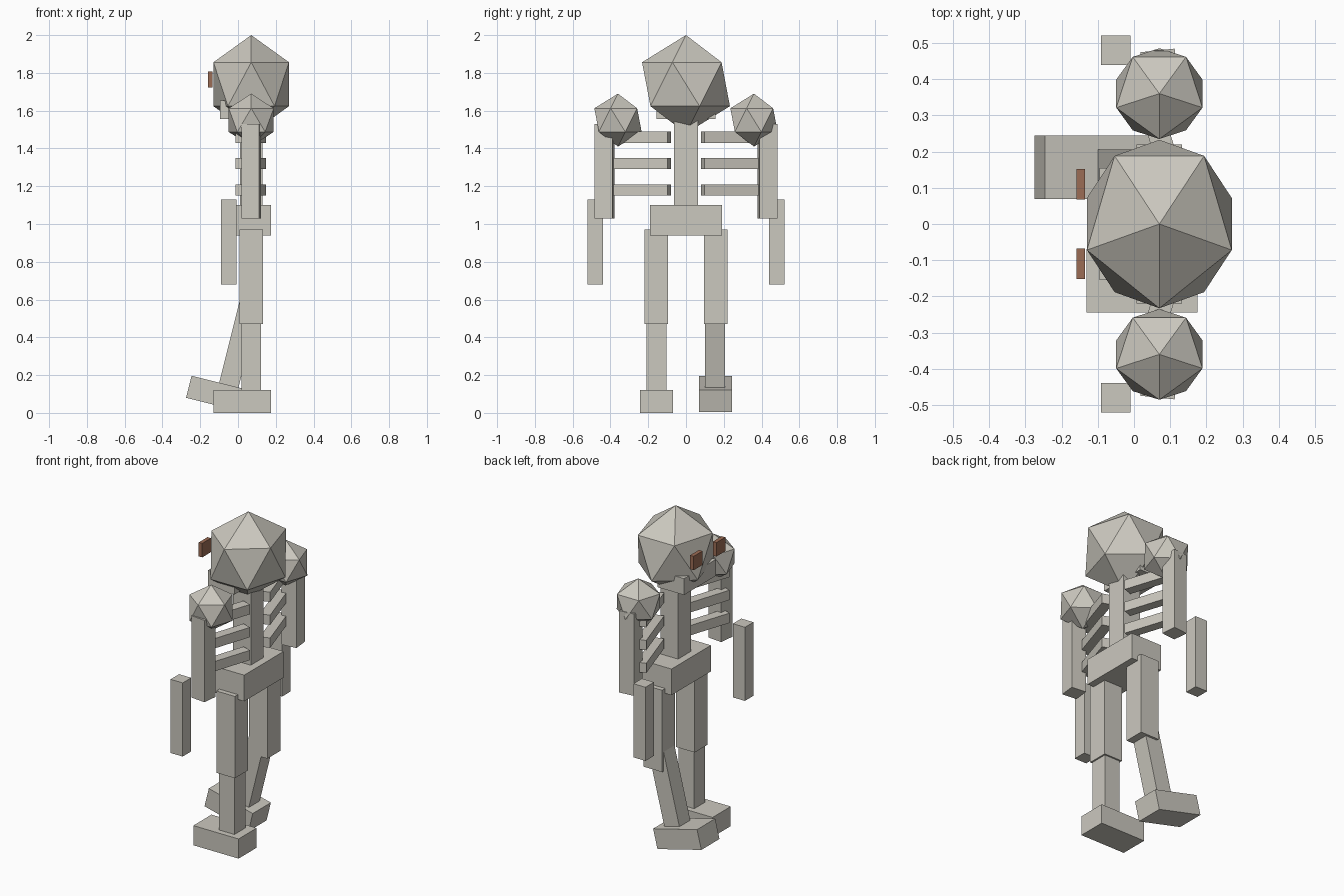
import bpy
import math

default = bpy.data.objects.get("Cube")
if default:
    bpy.data.objects.remove(default, do_unlink=True)


def make_material(name, colour):
    mat = bpy.data.materials.new(name)
    mat.use_nodes = True
    mat.diffuse_color = colour
    mat.node_tree.nodes["Principled BSDF"].inputs["Base Color"].default_value = colour
    return mat


BONE = make_material("bone grey", (0.60, 0.58, 0.52, 1))
RUST = make_material("rust brown", (0.33, 0.15, 0.09, 1))
AXIS_X = 0.07  # body axis; the figure looks toward -x


def box(name, centre, size, tilt=0, turn=0, mat=BONE):
    """Box tilted about y and turned about z, in degrees."""
    bpy.ops.mesh.primitive_cube_add(size=1, location=centre)
    ob = bpy.context.object
    ob.name = name
    ob.scale = size
    ob.rotation_euler = (0, math.radians(tilt), math.radians(turn))
    ob.data.materials.append(mat)
    return ob


def ball(name, centre, radii):
    """Twenty-sided ball, upper ring pointing toward -y."""
    bpy.ops.mesh.primitive_ico_sphere_add(subdivisions=1, radius=1, location=centre)
    ob = bpy.context.object
    ob.name = name
    ob.scale = (radii[1], radii[0], radii[2])
    ob.rotation_euler.z = math.radians(-90)
    ob.data.materials.append(BONE)
    return ob


# Head and trunk
ball("head", (AXIS_X, 0, 1.74), (0.235, 0.26, 0.26))
box("jaw", (-0.005, 0, 1.605), (0.18, 0.31, 0.1))
box("spine", (AXIS_X, 0, 1.32), (0.12, 0.125, 0.56))
box("pelvis", (AXIS_X, 0, 1.02), (0.21, 0.38, 0.16))

# Paired parts
for side, s in (("left", 1), ("right", -1)):
    box(side + "_eye", (-0.147, s * 0.11, 1.765), (0.024, 0.085, 0.085), mat=RUST)
    ball(side + "_shoulder", (AXIS_X, s * 0.36, 1.55), (0.14, 0.14, 0.14))
    box(side + "_upper_arm", (AXIS_X, s * 0.432, 1.28), (0.095, 0.095, 0.5), turn=s * 6)
    box(side + "_forearm", (-0.05, s * 0.48, 0.905), (0.082, 0.082, 0.45))
    for i in range(3):
        box(f"{side}_rib_{i + 1}", (0.068, s * 0.25, 1.18 + i * 0.14),
            (0.06, 0.34, 0.06), turn=s * 18)
    box(side + "_thigh", (AXIS_X, s * 0.157, 0.72), (0.125, 0.125, 0.5))

# Standing leg
box("right_shin", (AXIS_X, -0.157, 0.345), (0.105, 0.105, 0.45))
box("right_foot", (0.022, -0.157, 0.06), (0.306, 0.175, 0.12))

# Stepping leg, toe raised
box("left_shin", (0.006, 0.153, 0.365), (0.105, 0.105, 0.45), tilt=14)
box("left_foot", (-0.112, 0.157, 0.101), (0.306, 0.175, 0.12), tilt=14)
